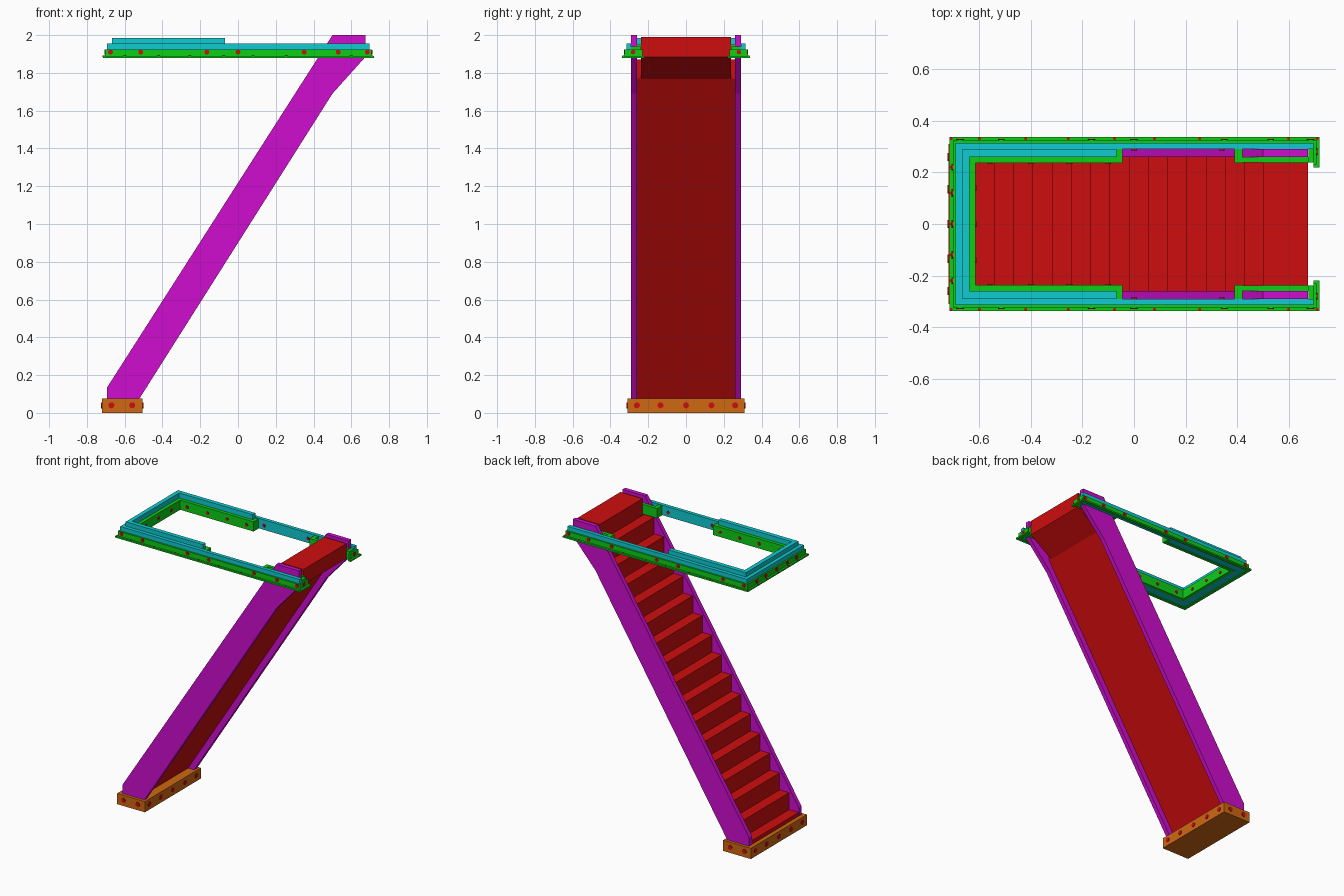
import bpy
import bmesh
from mathutils import Vector

cube = bpy.data.objects.get("Cube")
if cube:
    bpy.data.objects.remove(cube, do_unlink=True)


def material(name, rgb):
    m = bpy.data.materials.new(name)
    m.use_nodes = True
    m.diffuse_color = (*rgb, 1)
    m.node_tree.nodes["Principled BSDF"].inputs["Base Color"].default_value = (*rgb, 1)
    return m


RED = material("red", (0.62, 0.004, 0.004))
PURPLE = material("purple", (0.62, 0.004, 0.62))
GREEN = material("green", (0.004, 0.62, 0.008))
CYAN = material("cyan", (0.005, 0.6, 0.64))
ORANGE = material("orange", (0.62, 0.14, 0.006))


def finish(bm, name, mat):
    bmesh.ops.recalc_face_normals(bm, faces=bm.faces)
    mesh = bpy.data.meshes.new(name)
    bm.to_mesh(mesh)
    bm.free()
    mesh.materials.append(mat)
    ob = bpy.data.objects.new(name, mesh)
    bpy.context.collection.objects.link(ob)
    return ob


def prism(name, pts, axis, lo, hi, mat):
    """Extrude a flat outline along y (outline in xz) or z (outline in xy)."""
    bm = bmesh.new()
    place = (lambda a, b: (a, lo, b)) if axis == "y" else (lambda a, b: (a, b, lo))
    face = bm.faces.new([bm.verts.new(place(*p)) for p in pts])
    new = bmesh.ops.extrude_face_region(bm, geom=[face])["geom"]
    shift = Vector((0, hi - lo, 0)) if axis == "y" else Vector((0, 0, hi - lo))
    bmesh.ops.translate(bm, vec=shift, verts=[v for v in new if isinstance(v, bmesh.types.BMVert)])
    return finish(bm, name, mat)


def box(name, x, y, z, mat):
    y = sorted(y)
    return prism(name, [(x[0], y[0]), (x[1], y[0]), (x[1], y[1]), (x[0], y[1])], "z", *z, mat)


def u_rail(name, inner, outer, x_end, z, mat):
    """Rail along both sides and the closed end of the opening."""
    xi, xo = -inner - 0.378, -outer - 0.378
    half = [(x_end, inner), (xi, inner)]
    out = [(xo, outer), (x_end, outer)]
    pts = half + [(a, -b) for a, b in reversed(half)]
    pts += [(a, -b) for a, b in reversed(out)] + out
    return prism(name, pts, "z", *z, mat)


def bolts(name, places, normal, radius=0.011):
    """Row of low round bolt heads facing along normal."""
    bm = bmesh.new()
    turn = Vector(normal).to_track_quat("Z", "Y").to_matrix().to_4x4()
    for p in places:
        turn.translation = Vector(p)
        bmesh.ops.create_cone(bm, cap_ends=True, segments=12, radius1=radius,
                              radius2=radius, depth=0.008, matrix=turn)
    return finish(bm, name, RED)


# Base plinth
box("base_block", (-0.72, -0.505), (-0.31, 0.31), (0, 0.075), ORANGE)
for s in (-1, 1):
    bolts("base_side_bolts", [(x, s * 0.31, 0.04) for x in (-0.67, -0.56)], (0, s, 0), 0.016)
for x, d in ((-0.72, -1), (-0.505, 1)):
    bolts("base_end_bolts", [(x, y, 0.04) for y in (-0.26, -0.135, 0, 0.135, 0.26)], (d, 0, 0), 0.016)

# Stair flight with a sloping flat underside
STEPS, TOP_X, TOP_Z, RUN, RISE = 16, 0.503, 1.99, 0.0747, 0.118
outline = [(-0.69, 0.05)]
for k in range(STEPS, 0, -1):
    z = TOP_Z - RISE * k
    outline += [(TOP_X - RUN * k, z), (TOP_X - RUN * (k - 1), z)]
outline += [(TOP_X, 1.77), (-0.585, 0.05)]
prism("stair_flight", outline, "y", -0.26, 0.26, RED)
prism("top_landing", [(TOP_X, TOP_Z), (0.675, TOP_Z), (0.675, 1.885), (TOP_X, 1.767)],
      "y", -0.238, 0.238, RED)

# Side stringers
side = [(-0.693, 0.05), (-0.693, 0.135), (0.50, 2.0), (0.675, 2.0),
        (0.675, 1.885), (0.50, 1.69), (-0.538, 0.05)]
for s, label in ((1, "left"), (-1, "right")):
    lo, hi = sorted((s * 0.26, s * 0.29))
    prism(label + "_stringer", side, "y", lo, hi, PURPLE)

# Opening frame: boards and trim
u_rail("outer_board", 0.29, 0.315, 0.697, (1.885, 1.955), CYAN)
u_rail("raised_board", 0.26, 0.29, -0.068, (1.885, 1.985), CYAN)
u_rail("inner_trim", 0.237, 0.26, -0.045, (1.882, 1.95), GREEN)
u_rail("outer_trim", 0.315, 0.325, 0.705, (1.88, 1.925), GREEN)
u_rail("outer_flange", 0.315, 0.338, 0.72, (1.88, 1.89), GREEN)

trim_z = (1.882, 1.95)
for s, label in ((1, "left"), (-1, "right")):
    def y(a, b):
        return (s * a, s * b)
    # End caps and brackets around each stringer
    box(label + "_trim_cap", (-0.068, -0.045), y(0.26, 0.29), trim_z, GREEN)
    box(label + "_bracket_cap", (0.39, 0.42), y(0.237, 0.29), trim_z, GREEN)
    box(label + "_bracket_rail", (0.42, 0.676), y(0.238, 0.26), trim_z, GREEN)
    box(label + "_bracket_end", (0.676, 0.697), y(0.238, 0.29), (1.882, 1.94), GREEN)
    box(label + "_end_trim", (0.697, 0.707), y(0.23, 0.325), (1.88, 1.925), GREEN)
    box(label + "_end_flange", (0.697, 0.72), y(0.22, 0.338), (1.88, 1.89), GREEN)
    # Frame bolts
    bolts(label + "_trim_bolts", [(x, s * 0.325, 1.91) for x in
          (-0.675, -0.515, -0.165, 0, 0.35, 0.53, 0.685)], (0, s, 0), 0.013)
    bolts(label + "_flange_bolts", [(x, s * 0.331, 1.888) for x in
          (-0.71, -0.6, -0.42, -0.255, -0.075, 0.08, 0.255, 0.6, 0.71)], (0, 0, 1), 0.006)
    bolts(label + "_inner_bolts", [(x, s * 0.237, 1.915) for x in
          (-0.56, -0.4, -0.25, -0.1)], (0, -s, 0))
    bolts(label + "_board_bolts", [(x, s * 0.29, 1.915) for x in (0, 0.34)], (0, -s, 0))
    bolts(label + "_end_bolt", [(0.707, s * 0.28, 1.91)], (1, 0, 0), 0.012)

rows = (-0.22, -0.12, 0, 0.12, 0.22)
bolts("back_trim_bolts", [(-0.703, y, 1.91) for y in rows], (-1, 0, 0), 0.013)
bolts("back_flange_bolts", [(-0.711, y, 1.888) for y in rows], (0, 0, 1), 0.006)
bolts("back_inner_bolts", [(-0.615, y, 1.915) for y in (-0.14, 0, 0.14)], (1, 0, 0))
